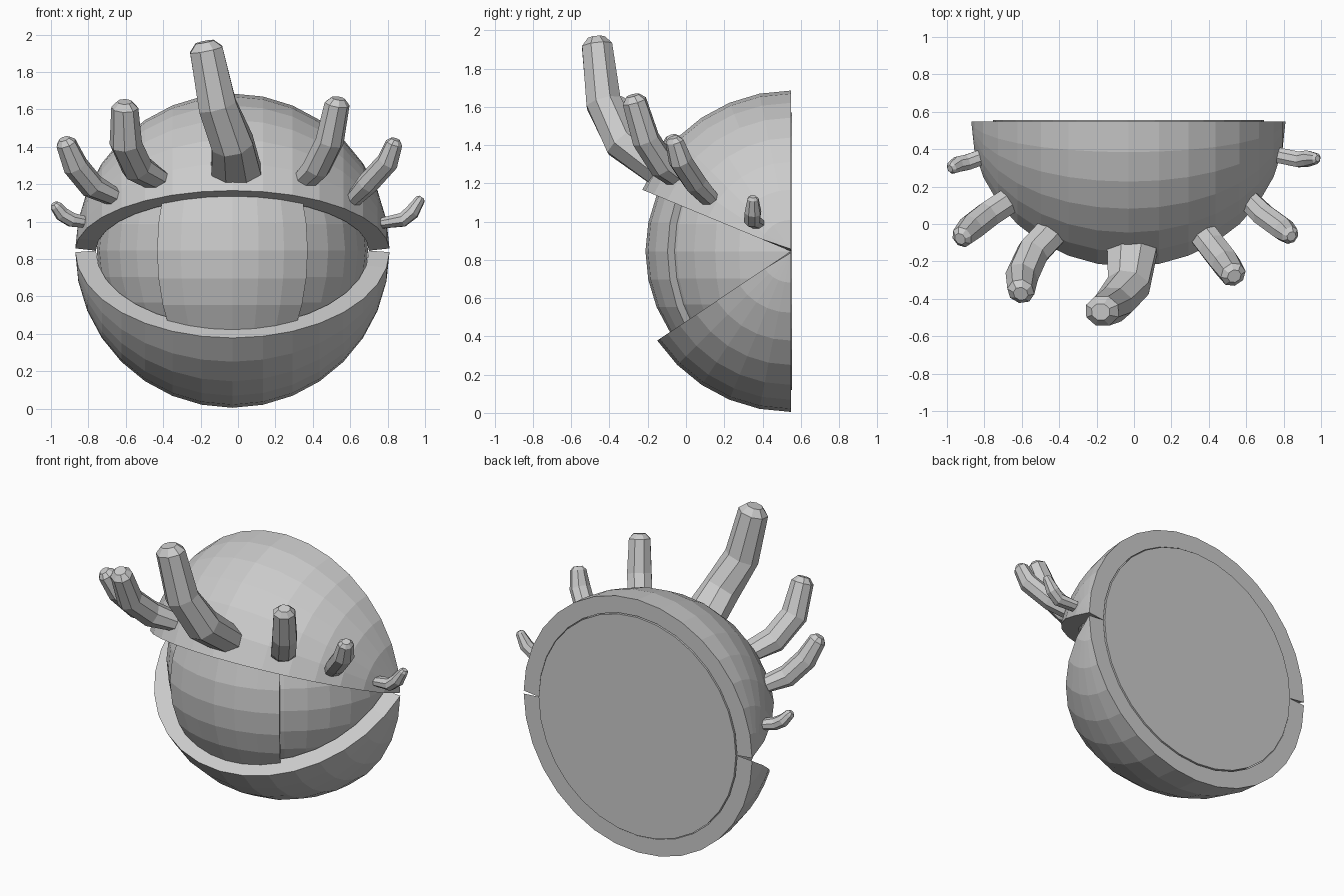
import bpy, bmesh
from math import sin, cos, pi, radians
from mathutils import Vector

if "Cube" in bpy.data.objects:
    bpy.data.objects.remove(bpy.data.objects["Cube"])

C = Vector((-0.03, 0.548, 0.845))   # shared centre of eyeball and lids


def finish(name, bm):
    bmesh.ops.remove_doubles(bm, verts=bm.verts, dist=0.0005)
    bmesh.ops.recalc_face_normals(bm, faces=bm.faces)
    me = bpy.data.meshes.new(name)
    bm.to_mesh(me)
    bm.free()
    ob = bpy.data.objects.new(name, me)
    bpy.context.collection.objects.link(ob)
    return ob


def shell(name, r_in, r_out, a, na, t, nt, upright=False, pole_shift=0.0):
    """Thick patch of a sphere: a = angles round the pole axis, t = angles from the pole."""
    bm = bmesh.new()

    def vert(r, i, j):
        aa = radians(a[0] + (a[1] - a[0]) * i / na)
        tt = radians(t[0] + (t[1] - t[0]) * j / nt)
        if upright:
            p = Vector((sin(tt) * sin(aa), -sin(tt) * cos(aa), cos(tt)))
        else:
            p = Vector((cos(tt), -sin(tt) * cos(aa), sin(tt) * sin(aa)))
        p = C + p * r
        if r == r_out and j in (0, nt):
            p.z += pole_shift
        return bm.verts.new(p)

    grids = [[[vert(r, i, j) for j in range(nt + 1)] for i in range(na + 1)]
             for r in (r_in, r_out)]
    inner, outer = grids
    for g in grids:
        for i in range(na):
            for j in range(nt):
                bm.faces.new((g[i][j], g[i + 1][j], g[i + 1][j + 1], g[i][j + 1]))
    for i in (0, na):
        for j in range(nt):
            bm.faces.new((inner[i][j], inner[i][j + 1], outer[i][j + 1], outer[i][j]))
    if upright:
        for j in (0, nt):
            for i in range(na):
                bm.faces.new((inner[i][j], inner[i + 1][j], outer[i + 1][j], outer[i][j]))
    else:
        # collapsed ends: a single sliver joins the inner and outer poles
        bmesh.ops.remove_doubles(bm, verts=bm.verts, dist=0.0005)
    return finish(name, bm)


def lash(name, path, radii, sides=8):
    """Faceted tapering tube with a blunt rounded tip."""
    pts = [Vector(p) for p in path]
    tip_dir = (pts[-1] - pts[-2]).normalized()
    pts.append(pts[-1] + tip_dir * radii[-1] * 0.45)
    radii = list(radii) + [radii[-1] * 0.55]
    out = pts[0] - C
    side = Vector((out.x, out.y, 0)).cross(Vector((0, 0, 1))).normalized()
    bm = bmesh.new()
    rings = []
    for k, p in enumerate(pts):
        d = (pts[min(k + 1, len(pts) - 1)] - pts[max(k - 1, 0)]).normalized()
        u = (side - d * side.dot(d)).normalized()
        v = d.cross(u)
        flat = 0.65 if k == 0 else 0.9
        rings.append([bm.verts.new(p + u * radii[k] * cos(2 * pi * (s + .5) / sides)
                                   + v * radii[k] * flat * sin(2 * pi * (s + .5) / sides))
                      for s in range(sides)])
    for r0, r1 in zip(rings, rings[1:]):
        for s in range(sides):
            n = (s + 1) % sides
            bm.faces.new((r0[s], r0[n], r1[n], r1[s]))
    bm.faces.new(rings[0])
    bm.faces.new(rings[-1])
    return finish(name, bm)


# Eyeball: front half of a sphere with a flat back
bm = bmesh.new()
bmesh.ops.create_uvsphere(bm, u_segments=32, v_segments=16, radius=0.725)
cut = bmesh.ops.bisect_plane(bm, geom=bm.verts[:] + bm.edges[:] + bm.faces[:], dist=0.0001,
                             plane_co=(0, 0, 0), plane_no=(0, 1, 0), clear_outer=True)
bmesh.ops.holes_fill(bm, edges=[e for e in bm.edges if e.is_boundary], sides=0)
bmesh.ops.translate(bm, verts=bm.verts, vec=C + Vector((0, 0.007, 0)))
finish("eyeball", bm)

# Iris: raised vertical band on the front of the eyeball
shell("iris", 0.70, 0.76, (-32, 32), 6, (56.25, 135), 7, upright=True)

# Eyelids: thick wedges hinged on the x axis
shell("upper_lid", 0.73, 0.84, (22.5, 90), 6, (0, 180), 16, pole_shift=0.012)
shell("lower_lid", 0.73, 0.84, (-90, -33.75), 5, (0, 180), 16, pole_shift=-0.008)

# Eyelashes, left to right
lashes = [
    ([(-.78, .37, .99), (-.89, .33, 1.01), (-.94, .32, 1.04), (-.975, .30, 1.085)],
     (.045, .045, .045, .035)),
    ([(-.66, .13, 1.13), (-.78, .05, 1.19), (-.87, -.02, 1.30), (-.92, -.07, 1.42)],
     (.075, .075, .075, .06)),
    ([(-.43, -.03, 1.22), (-.54, -.15, 1.29), (-.60, -.28, 1.42), (-.605, -.36, 1.61)],
     (.09, .09, .09, .075)),
    ([(-.01, -.13, 1.265), (-.03, -.33, 1.42), (-.11, -.43, 1.62), (-.17, -.465, 1.92)],
     (.145, .12, .11, .095)),
    ([(.36, -.04, 1.22), (.42, -.12, 1.29), (.49, -.21, 1.43), (.53, -.27, 1.63)],
     (.08, .08, .08, .07)),
    ([(.61, .13, 1.11), (.69, .05, 1.20), (.80, -.03, 1.32), (.835, -.06, 1.42)],
     (.06, .065, .065, .05)),
    ([(.76, .37, .99), (.88, .345, 1.01), (.93, .35, 1.05), (.975, .35, 1.12)],
     (.045, .045, .045, .03)),
]
for k, (path, radii) in enumerate(lashes, 1):
    lash(f"eyelash_{k}", path, radii)
